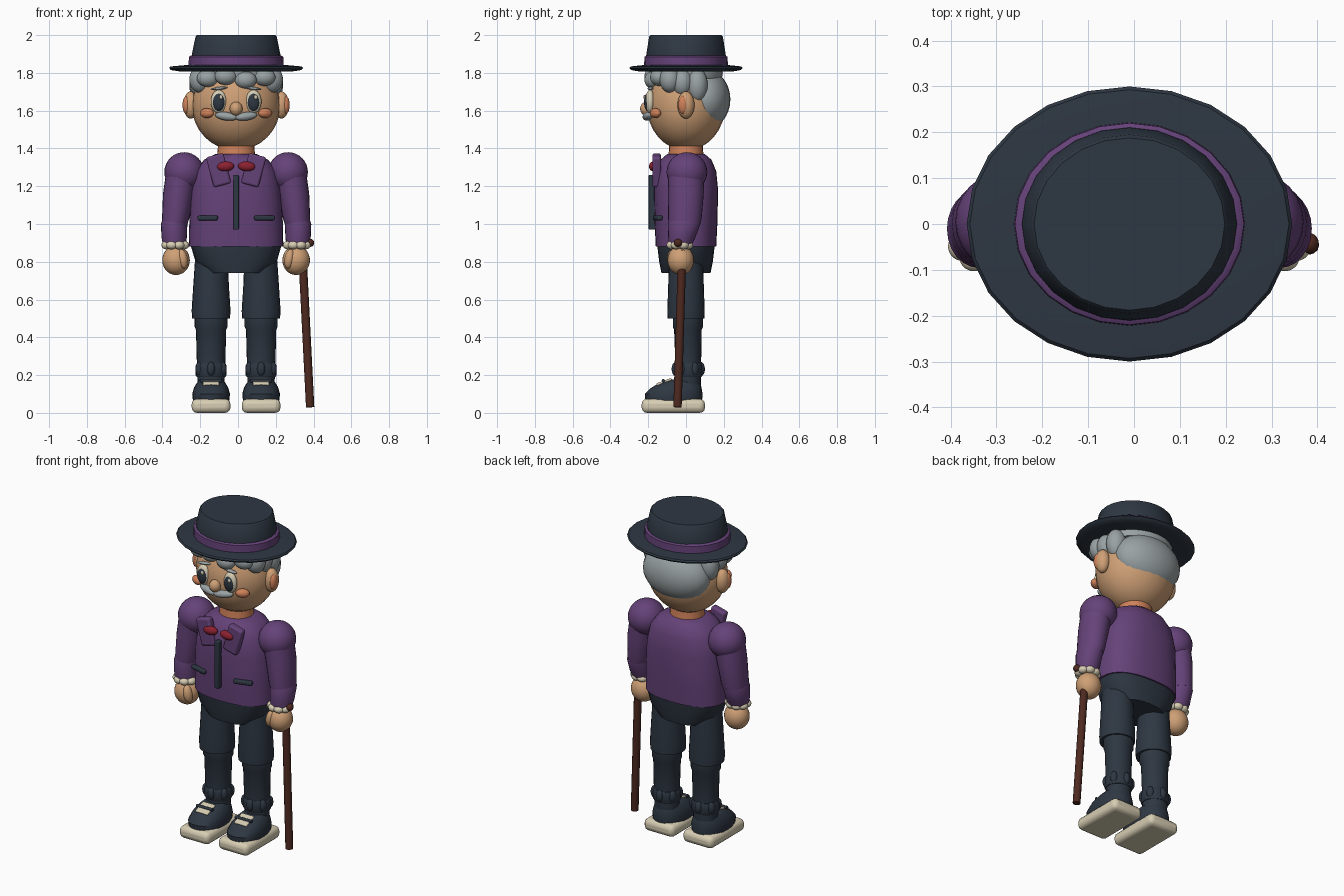
import bpy, bmesh, math
from mathutils import Vector, Matrix, Euler

cube = bpy.data.objects.get("Cube")
if cube:
    bpy.data.objects.remove(cube, do_unlink=True)

CX = -0.01  # body centre line


def material(name, *rgb):
    m = bpy.data.materials.new(name)
    m.use_nodes = True
    m.diffuse_color = (*rgb, 1)
    m.node_tree.nodes["Principled BSDF"].inputs["Base Color"].default_value = (*rgb, 1)
    return m


PURPLE = material("purple cloth", 0.13, 0.055, 0.19)
SLATE = material("dark slate", 0.027, 0.038, 0.055)
SKIN = material("skin", 0.62, 0.35, 0.18)
GREY = material("grey hair", 0.32, 0.36, 0.37)
CREAM = material("cream", 0.68, 0.61, 0.45)
BLUSH = material("blush", 0.62, 0.22, 0.10)
RED = material("red", 0.26, 0.015, 0.03)
BROWN = material("brown wood", 0.075, 0.022, 0.014)


def finish(name, bm, mat, matrix=Matrix(), bevel=0):
    """Turn a bmesh into a named, shaded object."""
    bmesh.ops.recalc_face_normals(bm, faces=bm.faces)
    bm.transform(Matrix.Translation((CX, 0, 0)) @ matrix)
    mesh = bpy.data.meshes.new(name)
    bm.to_mesh(mesh)
    bm.free()
    mesh.materials.append(mat)
    ob = bpy.data.objects.new(name, mesh)
    bpy.context.collection.objects.link(ob)
    if bevel:
        mod = ob.modifiers.new("Bevel", "BEVEL")
        mod.width, mod.segments = bevel, 3
    bpy.ops.object.select_all(action="DESELECT")
    ob.select_set(True)
    bpy.context.view_layer.objects.active = ob
    bpy.ops.object.shade_smooth_by_angle(angle=math.radians(40))
    return ob


def place(loc, rot):
    return Matrix.Translation(loc) @ Euler([math.radians(a) for a in rot]).to_matrix().to_4x4()


def ball(name, mat, loc, radii, rot=(0, 0, 0)):
    bm = bmesh.new()
    bmesh.ops.create_uvsphere(bm, u_segments=24, v_segments=16, radius=1)
    return finish(name, bm, mat, place(loc, rot) @ Matrix.Diagonal((*radii, 1)))


def box(name, mat, loc, size, bevel, rot=(0, 0, 0)):
    bm = bmesh.new()
    bmesh.ops.create_cube(bm, size=1)
    bmesh.ops.scale(bm, vec=size, verts=bm.verts)
    return finish(name, bm, mat, place(loc, rot), bevel)


def loft(name, mat, rings, sides=24, power=2):
    """Stack oval rings given as (x, y, z, x radius, y radius)."""
    bm = bmesh.new()
    loops = []
    for x, y, z, rx, ry in rings:
        loop = []
        for i in range(sides):
            a = math.tau * i / sides
            c, s = math.cos(a), math.sin(a)
            loop.append(bm.verts.new((
                x + rx * math.copysign(abs(c) ** (2 / power), c),
                y + ry * math.copysign(abs(s) ** (2 / power), s), z)))
        loops.append(loop)
    for a, b in zip(loops, loops[1:]):
        for i in range(sides):
            j = (i + 1) % sides
            bm.faces.new((a[i], a[j], b[j], b[i]))
    bm.faces.new(loops[0][::-1])
    bm.faces.new(loops[-1])
    return finish(name, bm, mat)


def rod(name, mat, start, end, radius, sides=12):
    a, b = Vector(start), Vector(end)
    bm = bmesh.new()
    bmesh.ops.create_cone(bm, cap_ends=True, segments=sides, radius1=radius,
                          radius2=radius, depth=(b - a).length)
    turn = (b - a).to_track_quat("Z", "Y").to_matrix().to_4x4()
    return finish(name, bm, mat, Matrix.Translation((a + b) / 2) @ turn)


def column(name, mat, levels, **kw):
    """Loft whose levels (z, x radius, y radius) sit on the centre line."""
    return loft(name, mat, [(0, 0, z, rx, ry) for z, rx, ry in levels], **kw)


# Hat
column("hat_brim", SLATE, [(1.808, 0.30, 0.25), (1.815, 0.345, 0.29), (1.826, 0.355, 0.30),
                           (1.834, 0.348, 0.293), (1.842, 0.26, 0.22)])
column("hat_band", PURPLE, [(1.835, 0.252, 0.222), (1.885, 0.25, 0.22), (1.893, 0.238, 0.208)])
column("hat_crown", SLATE, [(1.83, 0.24, 0.215), (1.9, 0.234, 0.21), (1.992, 0.215, 0.195),
                            (2.0, 0.208, 0.188)])

# Head and neck
ball("head", SKIN, (0, 0, 1.63), (0.235, 0.208, 0.24))
column("neck", BLUSH, [(1.33, 0.105, 0.098), (1.39, 0.098, 0.09), (1.43, 0.095, 0.088)])
ball("nose", SKIN, (0, -0.208, 1.61), (0.034, 0.035, 0.037))

# Hair
ball("back_hair", GREY, (0, 0.10, 1.66), (0.215, 0.135, 0.16))
column("hair_cap", GREY, [(1.77, 0.215, 0.19), (1.8, 0.218, 0.195), (1.825, 0.21, 0.19)])
for i, (x, y, drop) in enumerate([(-0.15, -0.145, 0), (-0.055, -0.175, 0.01),
                                  (0.05, -0.175, -0.01), (0.15, -0.145, 0.005)]):
    ball(f"forehead_curl_{i}", GREY, (x, y, 1.772 + drop), (0.058, 0.045, 0.046))

# Torso
column("jacket", PURPLE, [(0.88, 0.25, 0.16), (1.0, 0.248, 0.166), (1.18, 0.238, 0.17),
                          (1.28, 0.215, 0.16), (1.34, 0.17, 0.135), (1.37, 0.11, 0.10)],
       sides=32, power=2.4)
column("hips", SLATE, [(0.74, 0.15, 0.13), (0.8, 0.215, 0.142), (0.885, 0.24, 0.152)],
       power=2.6)
box("jacket_zip", SLATE, (0, -0.18, 1.115), (0.028, 0.035, 0.29), 0.005)

for side, s in (("right", -1), ("left", 1)):
    # Face
    ball(f"{side}_eye", CREAM, (s * 0.092, -0.19, 1.648), (0.042, 0.026, 0.062))
    ball(f"{side}_pupil", SLATE, (s * 0.092, -0.202, 1.645), (0.032, 0.02, 0.048))
    ball(f"{side}_eye_glint", CREAM, (s * 0.092 + 0.012, -0.219, 1.672), (0.009, 0.006, 0.012))
    ball(f"{side}_eyebrow", GREY, (s * 0.09, -0.188, 1.718), (0.045, 0.015, 0.008), (0, s * 6, 0))
    ball(f"{side}_cheek", BLUSH, (s * 0.155, -0.162, 1.587), (0.04, 0.025, 0.026), (0, 0, s * 30))
    ball(f"{side}_moustache", GREY, (s * 0.053, -0.203, 1.57), (0.06, 0.024, 0.022), (0, s * -8, s * 12))
    ball(f"{side}_ear", SKIN, (s * 0.24, 0, 1.63), (0.04, 0.045, 0.072))
    ball(f"{side}_inner_ear", BLUSH, (s * 0.262, -0.015, 1.63), (0.022, 0.026, 0.048))

    # Side locks
    for i, (y, z, h) in enumerate([(-0.085, 1.765, 0.07), (-0.02, 1.75, 0.075), (0.06, 1.735, 0.09)]):
        ball(f"{side}_side_lock_{i}", GREY, (s * 0.19, y, z), (0.058, 0.055, h))

    # Collar, bow and pockets
    box(f"{side}_collar", PURPLE, (s * 0.093, -0.155, 1.285), (0.095, 0.045, 0.165), 0.012, (0, s * 15, 0))
    ball(f"{side}_bow_loop", RED, (s * 0.056, -0.172, 1.305), (0.046, 0.024, 0.026), (0, s * 4, 0))
    box(f"{side}_pocket", SLATE, (s * 0.15, -0.15, 1.032), (0.11, 0.03, 0.025), 0.008, (0, 0, s * 14))

    # Arm
    ball(f"{side}_shoulder", PURPLE, (s * 0.275, 0.005, 1.275), (0.105, 0.108, 0.105))
    loft(f"{side}_sleeve", PURPLE, [
        (s * 0.325, -0.008, 1.0, 0.068, 0.084), (s * 0.32, -0.006, 1.03, 0.072, 0.089),
        (s * 0.305, 0, 1.16, 0.082, 0.094), (s * 0.285, 0, 1.28, 0.085, 0.094)])
    loft(f"{side}_forearm", PURPLE, [
        (s * 0.326, -0.03, 0.885, 0.06, 0.06), (s * 0.328, -0.022, 0.93, 0.067, 0.072),
        (s * 0.328, -0.01, 1.0, 0.07, 0.086), (s * 0.325, -0.008, 1.02, 0.066, 0.082)])
    for i in range(8):
        a = math.tau * i / 8 + math.pi / 8
        ball(f"{side}_cuff_frill_{i}", CREAM,
             (s * 0.322 + 0.052 * math.cos(a), -0.033 + 0.048 * math.sin(a), 0.888),
             (0.029, 0.025, 0.022), (0, 0, math.degrees(a) + 90))
    ball(f"{side}_hand", SKIN, (s * 0.318, -0.028, 0.808), (0.073, 0.07, 0.078))
    ball(f"{side}_thumb", SKIN, (s * 0.282, -0.07, 0.815), (0.026, 0.03, 0.052), (0, s * 10, 0))

    # Leg
    x = s * 0.1325
    loft(f"{side}_trouser", SLATE, [
        (x, 0, 0.5, 0.1, 0.098), (x, 0, 0.54, 0.103, 0.099),
        (x, 0, 0.68, 0.094, 0.094), (x * 0.98, 0, 0.85, 0.085, 0.09)])
    loft(f"{side}_shin", SLATE, [
        (x, 0.012, 0.13, 0.07, 0.066), (x, 0.012, 0.25, 0.075, 0.068),
        (x, 0.01, 0.44, 0.08, 0.073), (x, 0.01, 0.455, 0.087, 0.08), (x, 0.01, 0.52, 0.087, 0.08)])
    loft(f"{side}_ankle_band", SLATE, [
        (x, 0.012, 0.19, 0.076, 0.07), (x, 0.012, 0.2, 0.082, 0.075),
        (x, 0.012, 0.25, 0.082, 0.075), (x, 0.012, 0.262, 0.076, 0.07)])
    for i in range(6):
        a = math.tau * i / 6 + math.pi / 6
        ball(f"{side}_ankle_stud_{i}", SLATE,
             (x + 0.07 * math.cos(a), 0.012 + 0.066 * math.sin(a), 0.232), (0.022, 0.022, 0.038))

    # Shoe
    box(f"{side}_sole", CREAM, (x, -0.067, 0.037), (0.205, 0.335, 0.074), 0.028)
    loft(f"{side}_shoe", SLATE, [
        (x, -0.065, 0.065, 0.096, 0.15), (x, -0.065, 0.1, 0.1, 0.153),
        (x, -0.05, 0.135, 0.09, 0.132), (x, -0.03, 0.16, 0.075, 0.105),
        (x, -0.01, 0.176, 0.06, 0.075)], power=2.3)
    box(f"{side}_shoe_tongue", CREAM, (x, -0.115, 0.163), (0.085, 0.085, 0.016), 0.006, (20, 0, 0))
    rod(f"{side}_shoe_lace", SLATE, (x - 0.055, -0.12, 0.17), (x + 0.055, -0.12, 0.17), 0.009)

# Walking cane, held in the left hand
rod("cane_shaft", BROWN, (0.392, -0.045, 0.03), (0.35, -0.02, 0.86), 0.022)
rod("cane_handle", BROWN, (0.31, -0.035, 0.895), (0.39, -0.042, 0.9), 0.019)
ball("cane_knob", BROWN, (0.393, -0.042, 0.9), (0.02, 0.022, 0.021))
